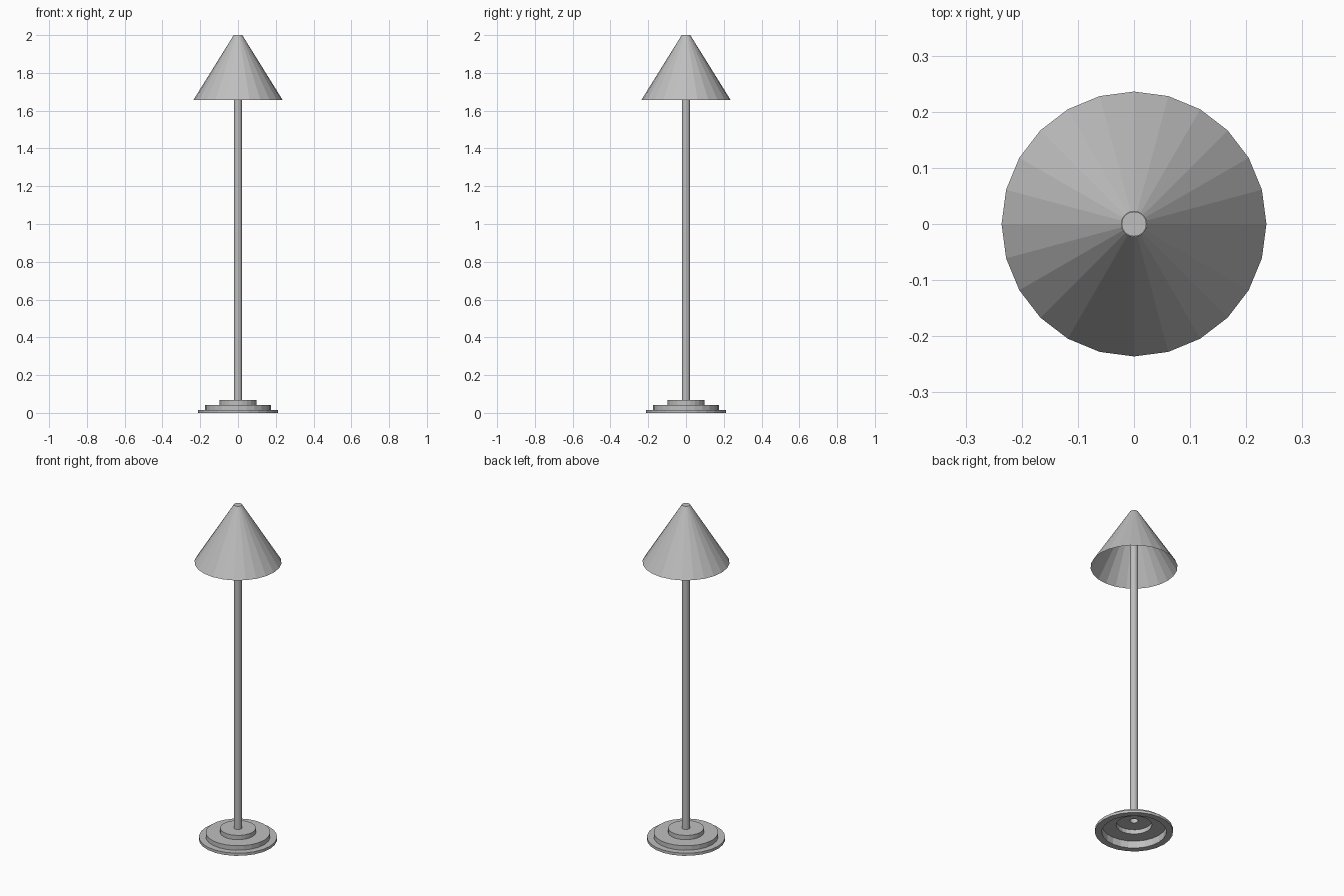
import bpy
import bmesh
from math import cos, sin, tau

SIDES = 24

cube = bpy.data.objects.get("Cube")
if cube:
    bpy.data.objects.remove(cube, do_unlink=True)

grey = bpy.data.materials.new("light grey")
grey.use_nodes = True
colour = (0.52, 0.52, 0.52, 1)
grey.diffuse_color = colour
grey.node_tree.nodes["Principled BSDF"].inputs["Base Color"].default_value = colour


def lathe(name, profile, cap_top=False):
    """Turn a (radius, height) profile, listed bottom to top, around z."""
    bm = bmesh.new()
    rings = [[bm.verts.new((r * cos(tau * i / SIDES), r * sin(tau * i / SIDES), z))
              for i in range(SIDES)] for r, z in profile]
    for low, high in zip(rings, rings[1:]):
        for i in range(SIDES):
            j = (i + 1) % SIDES
            bm.faces.new((low[i], low[j], high[j], high[i]))
    if cap_top:
        bm.faces.new(rings[-1])
    mesh = bpy.data.meshes.new(name)
    bm.to_mesh(mesh)
    bm.free()
    mesh.materials.append(grey)
    obj = bpy.data.objects.new(name, mesh)
    bpy.context.collection.objects.link(obj)
    return obj


# Stepped base, hollow underneath, with a flat rim
lathe("stepped_base", [
    (0.175, 0), (0.212, 0), (0.212, 0.016), (0.175, 0.016),
    (0.175, 0.043), (0.097, 0.043), (0.097, 0.069), (0.022, 0.069)])
lathe("base_inner_wall", [(0.175, 0), (0.175, 0.016)])

# Hollow pole running up through the shade
lathe("pole", [(0.022, 0.069), (0.022, 2)], cap_top=True)

# Open conical shade
lathe("lamp_shade", [(0.236, 1.657), (0.0225, 2)])
